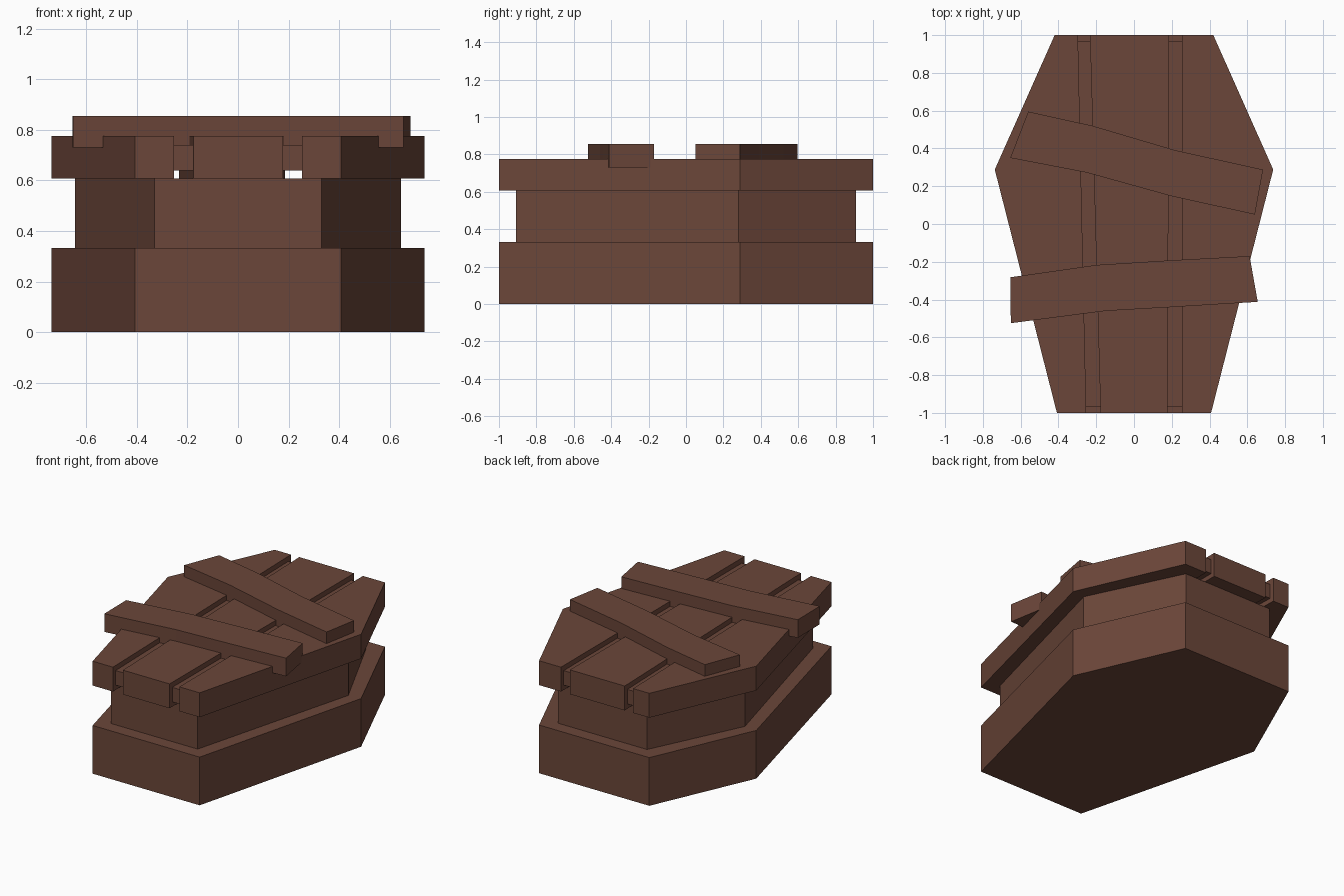
import bpy, bmesh

if "Cube" in bpy.data.objects:
    bpy.data.objects.remove(bpy.data.objects["Cube"])

wood = bpy.data.materials.new("dark brown wood")
wood.diffuse_color = (0.147, 0.061, 0.041, 1)
wood.use_nodes = True
wood.node_tree.nodes["Principled BSDF"].inputs["Base Color"].default_value = wood.diffuse_color


def prism(name, outline, z0, z1):
    """Extrude a flat outline from z0 up to z1."""
    bm = bmesh.new()
    face = bm.faces.new([bm.verts.new((x, y, z0)) for x, y in outline])
    ext = bmesh.ops.extrude_face_region(bm, geom=[face], use_keep_orig=True)
    for v in ext["geom"]:
        if isinstance(v, bmesh.types.BMVert):
            v.co.z = z1
    bmesh.ops.recalc_face_normals(bm, faces=bm.faces)
    me = bpy.data.meshes.new(name)
    bm.to_mesh(me)
    bm.free()
    me.materials.append(wood)
    ob = bpy.data.objects.new(name, me)
    bpy.context.collection.objects.link(ob)
    return ob


def hexagon(front, middle, back, y_mid, y_end):
    right = [(front, -y_end), (middle, y_mid), (back, y_end)]
    return right + [(-x, y) for x, y in reversed(right)]


# Body: wide base and a narrower middle
prism("base", hexagon(0.408, 0.737, 0.42, 0.288, 1.0), 0, 0.332)
prism("middle_body", hexagon(0.33, 0.645, 0.34, 0.28, 0.91), 0.332, 0.607)

# Lid planks, split by two gaps (x at the front, x at the back)
LID = (0.607, 0.775)
prism("lid_plank_left", [(-0.408, -1), (-0.253, -1), (-0.297, 1),
                         (-0.42, 1), (-0.737, 0.288)], *LID)
prism("lid_plank_centre", [(-0.177, -1), (0.178, -1), (0.185, 1), (-0.233, 1)], *LID)
prism("lid_plank_right", [(0.253, -1), (0.408, -1), (0.737, 0.288),
                          (0.42, 1), (0.253, 1)], *LID)

# Recessed strips filling the gaps
for side, (a, b, c, d) in {"left": (-0.254, -0.176, -0.232, -0.298),
                           "right": (0.177, 0.254, 0.254, 0.184)}.items():
    prism("gap_strip_" + side, [(a, -0.97), (b, -0.97), (c, 0.97), (d, 0.97)], 0.64, 0.74)

# Slightly bent boards nailed across the lid
prism("cross_board_back", [(-0.655, 0.35), (-0.25, 0.272), (0.2, 0.147), (0.64, 0.05),
                           (0.683, 0.288), (0.22, 0.39), (-0.22, 0.52), (-0.56, 0.595)],
      0.73, 0.855)
prism("cross_board_front", [(-0.652, -0.525), (-0.15, -0.46), (0.15, -0.443), (0.655, -0.412),
                            (0.612, -0.17), (0.2, -0.192), (-0.2, -0.217), (-0.655, -0.282)],
      0.73, 0.855)
